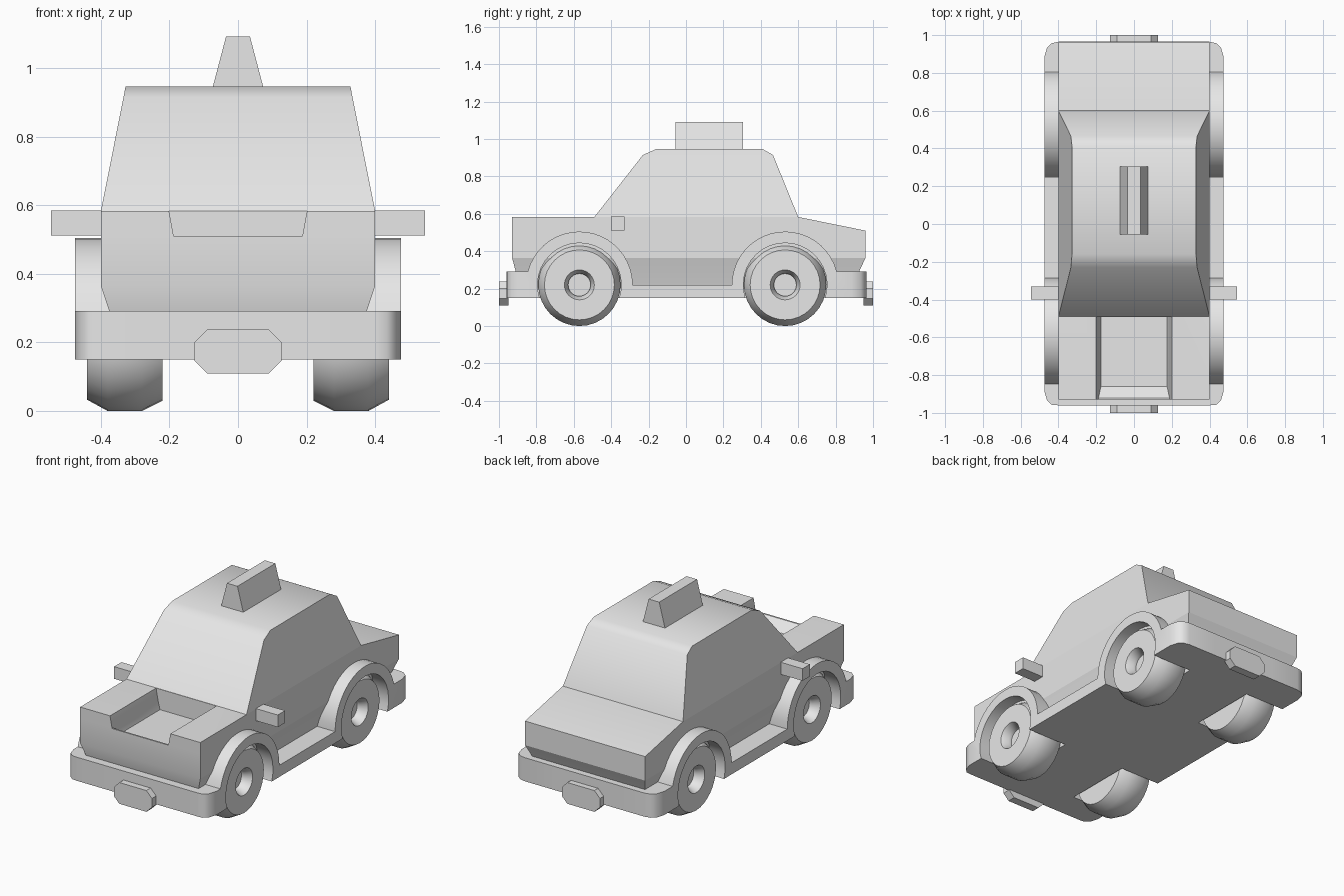
import bpy, bmesh, math
from mathutils import Matrix

cube = bpy.data.objects.get("Cube")
if cube:
    bpy.data.objects.remove(cube, do_unlink=True)

GREY = (0.8, 0.8, 0.8, 1)
paint = bpy.data.materials.new("plain_grey")
paint.use_nodes = True
paint.diffuse_color = GREY
paint.node_tree.nodes["Principled BSDF"].inputs["Base Color"].default_value = GREY


def finish(name, bm):
    bmesh.ops.recalc_face_normals(bm, faces=bm.faces)
    mesh = bpy.data.meshes.new(name)
    bm.to_mesh(mesh)
    bm.free()
    mesh.materials.append(paint)
    obj = bpy.data.objects.new(name, mesh)
    bpy.context.collection.objects.link(obj)
    return obj


def loft(name, sections):
    """Join equal loops of points into a closed solid."""
    bm = bmesh.new()
    loops = [[bm.verts.new(p) for p in points] for points in sections]
    for a, b in zip(loops, loops[1:]):
        for i in range(len(a)):
            j = (i + 1) % len(a)
            bm.faces.new((a[i], a[j], b[j], b[i]))
    bm.faces.new(loops[0])
    bm.faces.new(loops[-1])
    return finish(name, bm)


def stack(name, rings, x=0):
    """Loft rectangles given as (z, front y, back y, half width)."""
    return loft(name, [[(x - w, y0, z), (x + w, y0, z), (x + w, y1, z), (x - w, y1, z)]
                       for z, y0, y1, w in rings])


def lathe(name, profile, x, y, side):
    """Spin (x, radius) points about the axle."""
    bm = bmesh.new()
    verts = [bm.verts.new((px, 0, r)) for px, r in profile]
    edges = [bm.edges.new(p) for p in zip(verts, verts[1:])]
    bmesh.ops.spin(bm, geom=verts + edges, cent=(0, 0, 0), axis=(1, 0, 0),
                   angle=math.tau, steps=32)
    bmesh.ops.remove_doubles(bm, verts=bm.verts, dist=1e-4)
    place = Matrix.Translation((side * x, y, AXLE_Z)) @ Matrix.Diagonal((side, 1, 1, 1))
    bmesh.ops.transform(bm, matrix=place, verts=bm.verts)
    return finish(name, bm)


AXLE_Z, ARCH_R, WELL_R = 0.22, 0.285, 0.224
FRONT_Y, REAR_Y = -0.57, 0.53
FLOOR_Z, BUMPER_Z = 0.15, 0.292
SIDES = (("right", -1), ("left", 1))
AXLES = (("front", FRONT_Y), ("rear", REAR_Y))


def arch(y, radius, start, end, steps=20):
    for i in range(steps + 1):
        a = start + (end - start) * i / steps
        yield y + radius * math.cos(a), AXLE_Z + radius * math.sin(a)


# Chassis sides: bumper ends, sills, wheel arches and open wells in one profile
low = math.asin((BUMPER_Z - AXLE_Z) / ARCH_R)
dip = math.asin((FLOOR_Z - AXLE_Z) / WELL_R)
side_profile = [(-0.96, FLOOR_Z), (-0.96, BUMPER_Z),
                *arch(FRONT_Y, ARCH_R, math.pi - low, 0),
                *arch(REAR_Y, ARCH_R, math.pi, low),
                (0.965, BUMPER_Z), (0.965, FLOOR_Z),
                *arch(REAR_Y, WELL_R, dip, math.pi - dip),
                *arch(FRONT_Y, WELL_R, dip, math.pi - dip)]
# Shorter outer sections round off the bumper corners
STATIONS = [(0.21, 0.965), (0.4, 0.965), (0.435, 0.957), (0.46, 0.935), (0.475, 0.885)]
for side, s in SIDES:
    loft(f"{side}_chassis", [[(s * x, max(-reach, min(reach, y)), z)
                              for y, z in side_profile] for x, reach in STATIONS])

# Chassis middle: floor pan with a raised bumper at each end
pan = [(-0.96, FLOOR_Z), (-0.96, BUMPER_Z), (-0.85, BUMPER_Z), (-0.85, AXLE_Z),
       (0.81, AXLE_Z), (0.81, BUMPER_Z), (0.965, BUMPER_Z), (0.965, FLOOR_Z)]
loft("floor_pan", [[(x, y, z) for y, z in pan] for x in (-0.21, 0.21)])

# Body, cabin and roof sign
body = stack("body", [(0.2, -0.89, 0.89, 0.35), (0.29, -0.91, 0.925, 0.375),
                      (0.365, -0.93, 0.96, 0.4), (0.51, -0.93, 0.96, 0.4),
                      (0.583, -0.93, 0.6, 0.4)])
cabin = stack("cabin", [(0.583, -0.49, 0.6, 0.4), (0.915, -0.23, 0.465, 0.334),
                        (0.946, -0.16, 0.41, 0.328)])
stack("roof_sign", [(0.94, -0.055, 0.305, 0.075), (1.092, -0.055, 0.305, 0.035)])

# Open recess in the hood
recess = stack("hood_recess_cutter", [(0.46, -0.86, -0.492, 0.175),
                                      (0.51, -0.92, -0.492, 0.188),
                                      (0.512, -1.0, -0.492, 0.188),
                                      (0.62, -1.0, -0.492, 0.208)])
cut = body.modifiers.new("hood_recess", 'BOOLEAN')
cut.operation = 'DIFFERENCE'
cut.solver = 'EXACT'
cut.object = recess
bpy.context.view_layer.objects.active = body
bpy.ops.object.modifier_apply(modifier=cut.name)
bpy.data.objects.remove(recess, do_unlink=True)

# Wheels with recessed hubs, and door mirrors
WHEEL = [(-0.11, 0), (-0.11, 0.19), (-0.05, 0.22), (0.05, 0.22),
         (0.11, 0.187), (0.11, 0.08), (0.07, 0.06), (0.05, 0.06), (0.05, 0)]
for side, s in SIDES:
    for axle, y in AXLES:
        lathe(f"{axle}_{side}_wheel", WHEEL, 0.33, y, s)
    stack(f"{side}_mirror", [(0.512, -0.4, -0.33, 0.085),
                             (0.585, -0.4, -0.33, 0.085)], x=s * 0.46)

# Blank octagonal plates on both bumpers
half = [(0.09, 0.238), (0.127, 0.2), (0.127, 0.147), (0.09, 0.11)]
octagon = half + [(-x, z) for x, z in reversed(half)]
for name, ends in (("front_plate", (-1.0, -0.95)), ("rear_plate", (0.95, 1.0))):
    loft(name, [[(x, y, z) for x, z in octagon] for y in ends])

# Smooth the rounded surfaces; the body keeps its creases
for obj in bpy.context.collection.objects:
    if obj.type == 'MESH':
        bpy.ops.object.select_all(action='DESELECT')
        obj.select_set(True)
        bpy.context.view_layer.objects.active = obj
        limit = 15 if obj == body else 40
        bpy.ops.object.shade_smooth_by_angle(angle=math.radians(limit))
